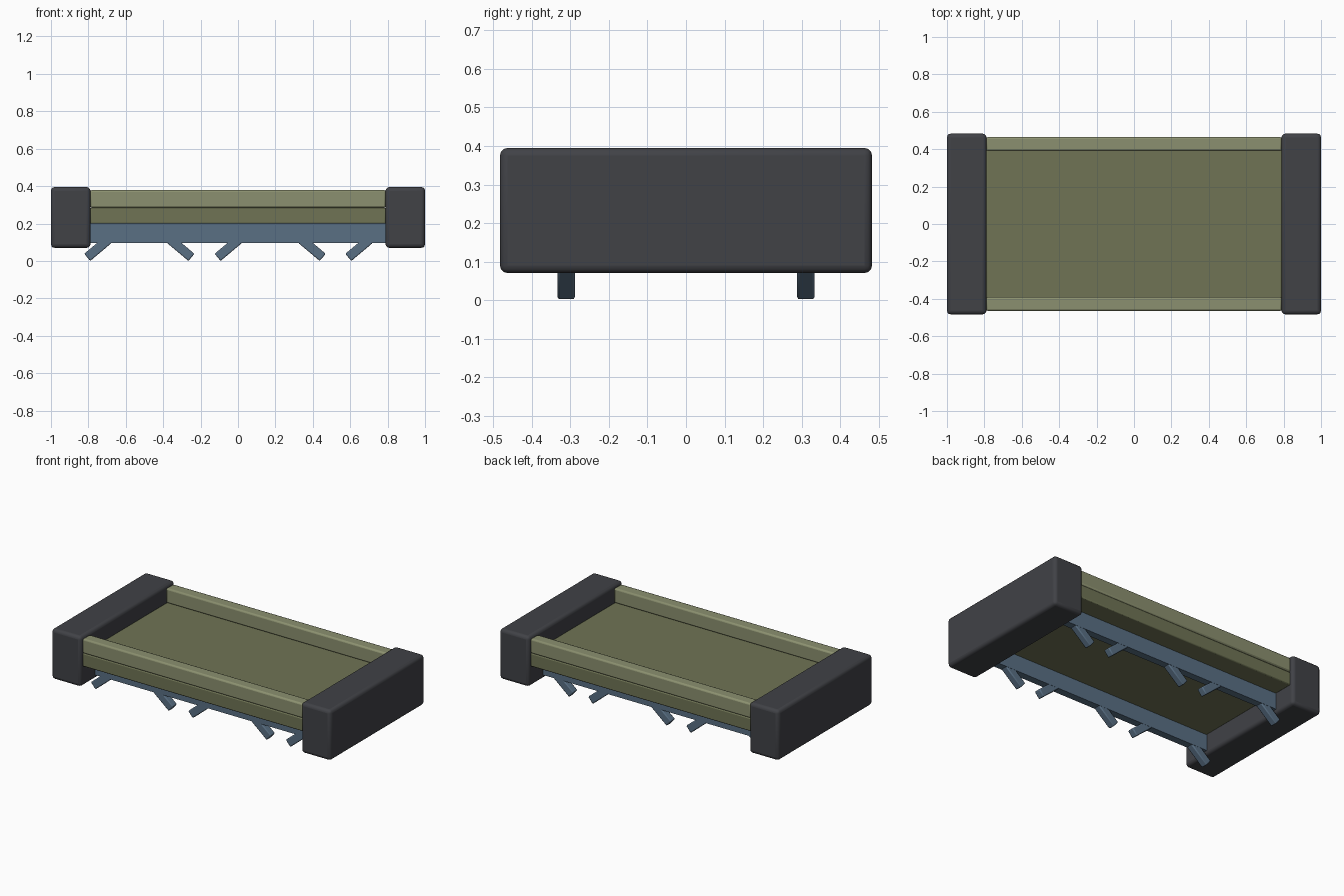
import bpy, math

if "Cube" in bpy.data.objects:
    bpy.data.objects.remove(bpy.data.objects["Cube"])


def material(name, rgb):
    m = bpy.data.materials.new(name)
    m.diffuse_color = (*rgb, 1)
    m.use_nodes = True
    m.node_tree.nodes["Principled BSDF"].inputs["Base Color"].default_value = m.diffuse_color
    return m


DARK = material("charcoal", (0.052, 0.054, 0.062))
LIGHT_GREEN = material("light_olive", (0.26, 0.28, 0.16))
GREEN = material("olive", (0.16, 0.175, 0.09))
BLUE = material("steel_blue", (0.10, 0.16, 0.23))


def box(name, center, size, mat, bevel=0.0, segments=2, tilt=0.0):
    bpy.ops.mesh.primitive_cube_add(size=1, location=center)
    o = bpy.context.object
    o.name = name
    o.scale = size
    bpy.ops.object.transform_apply(location=False, rotation=False, scale=True)
    o.rotation_euler.y = tilt
    o.data.materials.append(mat)
    if bevel:
        b = o.modifiers.new("bevel", 'BEVEL')
        b.width = bevel
        b.segments = segments
        bpy.ops.object.shade_smooth_by_angle(angle=math.radians(35))
    return o


# Flat bed between the two end blocks
box("bed_slab", (0, 0, 0.242), (1.58, 0.926, 0.085), GREEN, 0.006)

# Heavy end blocks
for side, x in (("left", -0.8945), ("right", 0.8945)):
    box(side + "_end_block", (x, 0, 0.2325), (0.211, 0.966, 0.325), DARK, 0.02, 3)

LEG_ANGLE = math.radians(40)
LEG_LENGTH, LEG_THICK = 0.15, 0.05
# Lowest corner of each leg, and the direction it rises (+1 right, -1 left)
LEGS = [(-0.79, 1), (-0.265, -1), (-0.093, 1), (0.437, -1), (0.606, 1)]

for side, s in (("front", -1), ("back", 1)):
    # Side rail on top of the bed, and the lower frame beam
    box(side + "_side_rail", (0, s * 0.4275, 0.332), (1.58, 0.075, 0.095),
        LIGHT_GREEN, 0.01)
    box(side + "_beam", (0, s * 0.311, 0.149), (1.58, 0.047, 0.108), BLUE)
    # Splayed short legs under the beam
    for i, (x, d) in enumerate(LEGS):
        c, sn = math.cos(LEG_ANGLE), math.sin(LEG_ANGLE)
        cx = x + d * (c * LEG_LENGTH / 2 - sn * LEG_THICK / 2)
        cz = 0.0 + sn * LEG_LENGTH / 2 + c * LEG_THICK / 2
        box(f"{side}_leg_{i + 1}", (cx, s * 0.311, cz),
            (LEG_LENGTH, 0.045, LEG_THICK), BLUE, 0.006, 2, -d * LEG_ANGLE)
